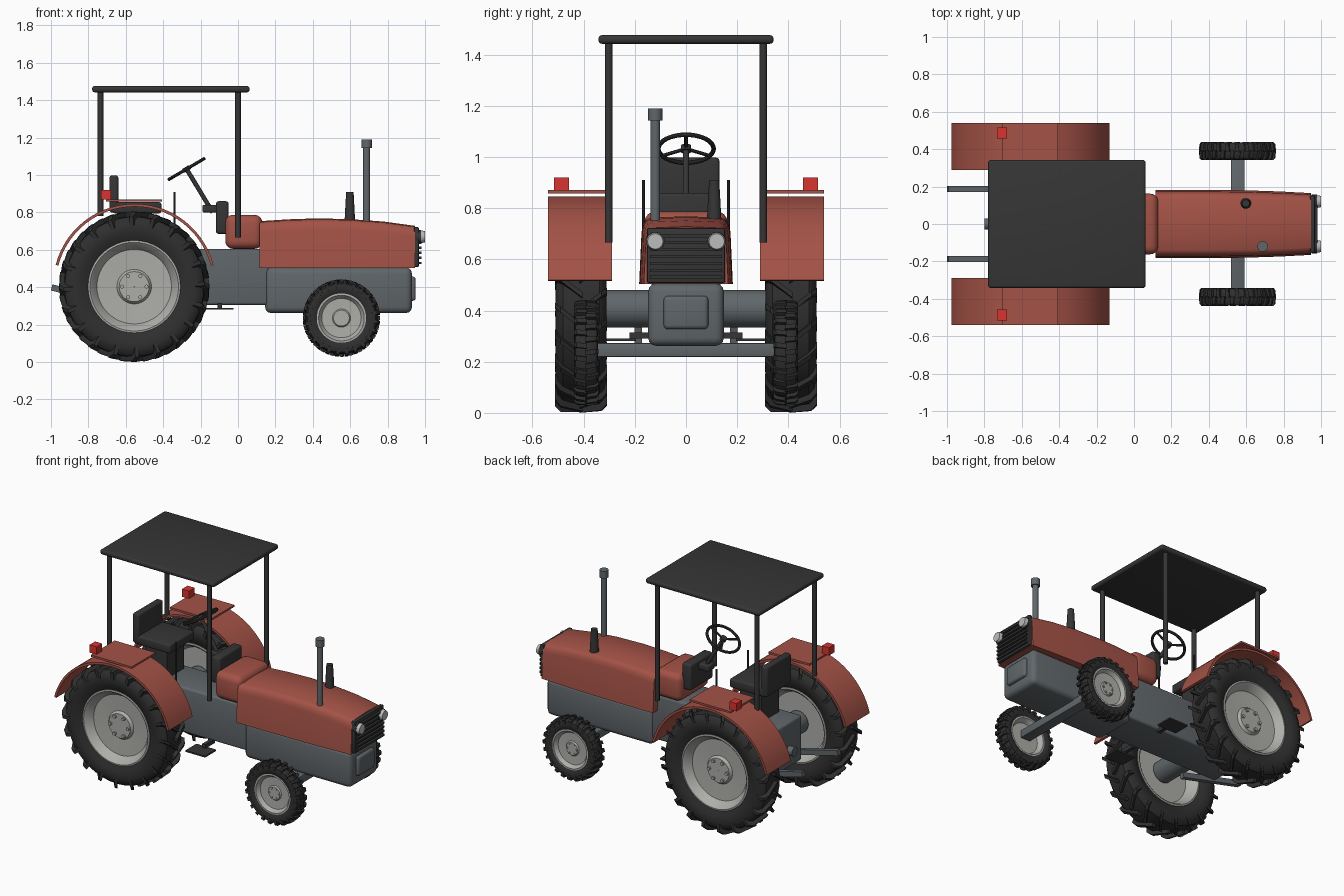
import bpy, bmesh, math
from mathutils import Vector, Matrix

if "Cube" in bpy.data.objects:
    bpy.data.objects.remove(bpy.data.objects["Cube"])


def mat(name, r, g, b):
    m = bpy.data.materials.new(name)
    m.diffuse_color = (r, g, b, 1)
    m.use_nodes = True
    m.node_tree.nodes["Principled BSDF"].inputs["Base Color"].default_value = m.diffuse_color
    return m


RED = mat("faded red paint", 0.37, 0.085, 0.062)
GREY = mat("steel grey", 0.118, 0.134, 0.145)
DARK = mat("charcoal", 0.036, 0.036, 0.036)
TYRE = mat("tyre rubber", 0.028, 0.028, 0.028)
RIM = mat("rim grey", 0.42, 0.42, 0.40)
GLASS = mat("headlight glass", 0.50, 0.51, 0.50)
LAMP = mat("lamp red", 0.68, 0.035, 0.03)


def finish(bm, name, m, angle=35):
    bmesh.ops.recalc_face_normals(bm, faces=bm.faces[:])
    me = bpy.data.meshes.new(name)
    bm.to_mesh(me)
    bm.free()
    me.materials.append(m)
    me.shade_smooth()
    me.set_sharp_from_angle(angle=math.radians(angle))
    ob = bpy.data.objects.new(name, me)
    bpy.context.collection.objects.link(ob)
    return ob


def box(name, m, x, y, z, bevel=0.0, seg=3):
    """Box from (min, max) ranges, optionally with rounded edges."""
    bm = bmesh.new()
    lo, hi = Vector((x[0], y[0], z[0])), Vector((x[1], y[1], z[1]))
    bmesh.ops.create_cube(bm, size=1, matrix=Matrix.Translation((lo + hi) / 2) @ Matrix.Diagonal((*(hi - lo), 1)))
    if bevel:
        bmesh.ops.bevel(bm, geom=bm.edges[:], offset=bevel, segments=seg, profile=0.5, affect='EDGES')
    return finish(bm, name, m)


def add_rod(bm, a, b, r1, r2=None, n=20):
    a, b = Vector(a), Vector(b)
    d = b - a
    rot = d.to_track_quat('Z', 'Y').to_matrix().to_4x4()
    bmesh.ops.create_cone(bm, cap_ends=True, segments=n, radius1=r1, radius2=r1 if r2 is None else r2,
                          depth=d.length, matrix=Matrix.Translation((a + b) / 2) @ rot)


def rod(name, m, a, b, r1, r2=None, n=20):
    bm = bmesh.new()
    add_rod(bm, a, b, r1, r2, n)
    return finish(bm, name, m)


def lathe(name, m, prof, centre, s, n=48):
    """Spin a closed (y, radius) profile about the y axis."""
    bm = bmesh.new()
    rings = []
    for y, r in prof:
        rings.append([bm.verts.new((centre[0] + r * math.cos(2 * math.pi * i / n), centre[1] + s * y,
                                    centre[2] + r * math.sin(2 * math.pi * i / n))) for i in range(n)])
    for k in range(len(rings)):
        p, q = rings[k], rings[(k + 1) % len(rings)]
        for i in range(n):
            j = (i + 1) % n
            bm.faces.new((p[i], p[j], q[j], q[i]))
    return finish(bm, name, m)


def wheel(prefix, cx, cy, cz, R, half, rim, s, lugs, sweep, lug_w, depth):
    c = (cx, s * cy, cz)
    T = R - depth
    # tyre carcass
    lathe(prefix + "_tyre", TYRE, [
        (half * .72, rim), (half * .92, rim + (T - rim) * .3), (half * .97, rim + (T - rim) * .6),
        (half * .88, T - .02 * R / .4), (half * .7, T - .004), (0, T), (-half * .7, T - .004),
        (-half * .88, T - .02 * R / .4), (-half * .97, rim + (T - rim) * .6),
        (-half * .92, rim + (T - rim) * .3), (-half * .72, rim)], c, s)
    # tread lugs: two staggered rows of slanted bars
    bm = bmesh.new()
    for side in (1, -1):
        for i in range(lugs):
            a0 = 2 * math.pi * (i + (0.5 if side < 0 else 0)) / lugs
            rows = []
            for f, ro, ri in ((-.06, R, T - .02), (.78, R - .004, T - .03), (1.0, R - depth * 1.0, T - depth * 2)):
                a = a0 + sweep * f
                ring = []
                for da, r in ((-lug_w, ri), (-lug_w * .8, ro), (lug_w * .8, ro), (lug_w, ri)):
                    ring.append(bm.verts.new((cx + r * math.cos(a + da), c[1] + side * half * f,
                                              cz + r * math.sin(a + da))))
                rows.append(ring)
            for p, q in zip(rows, rows[1:]):
                for k in range(4):
                    bm.faces.new((p[k], p[(k + 1) % 4], q[(k + 1) % 4], q[k]))
            bm.faces.new(rows[0])
            bm.faces.new(rows[-1])
    finish(bm, prefix + "_tread", TYRE, 20)
    # dished rim with hub
    h = half
    lathe(prefix + "_rim", RIM, [
        (h * .78, rim + .004), (h * .8, rim - .006), (h * .7, rim * .93), (h * .3, rim * .82), (h * .25, rim * .38),
        (h * .42, rim * .33), (h * .42, .001), (-h * .1, .001), (-h * .1, rim * .8), (-h * .7, rim * .92),
        (-h * .8, rim - .006), (-h * .78, rim + .004)], c, s)
    # wheel bolts
    bm = bmesh.new()
    for i in range(6):
        a = math.pi / 3 * i
        p = Vector((cx + rim * .27 * math.cos(a), c[1], cz + rim * .27 * math.sin(a)))
        add_rod(bm, p + Vector((0, s * h * .38, 0)), p + Vector((0, s * h * .55, 0)), rim * .045, n=8)
    finish(bm, prefix + "_bolts", RIM)


# everything that comes in left and right pairs
for s, side in ((-1, "right"), (1, "left")):
    wheel(side + "_rear_wheel", -.555, .41, .403, .403, .102, .243, s, 20, .2, .034, .026)
    wheel(side + "_front_wheel", .553, .39, .235, .207, .048, .128, s, 24, .03, .06, .014)

    # curved fender, flat cap and lamp
    bm = bmesh.new()
    rows = []
    for i in range(29):
        a = math.radians(14.5 + 151 * i / 28)
        rows.append([bm.verts.new((-.553 + r * math.cos(a), s * y, .41 + r * math.sin(a)))
                     for r, y in ((.436, .29), (.436, .54), (.421, .54), (.421, .29))])
    for p, q in zip(rows, rows[1:]):
        for k in range(4):
            bm.faces.new((p[k], p[(k + 1) % 4], q[(k + 1) % 4], q[k]))
    bm.faces.new(rows[0])
    bm.faces.new(rows[-1])
    finish(bm, side + "_fender", RED)

    def yr(a, b):
        return sorted((s * a, s * b))
    box(side + "_fender_cap", RED, (-.705, -.405), yr(.29, .54), (.857, .87))
    box(side + "_fender_lamp", LAMP, (-.732, -.68), yr(.457, .515), (.868, .92))
    # canopy posts
    rod(side + "_front_post", DARK, (0, s * .302, .665), (0, s * .302, 1.45), .015)
    rod(side + "_rear_post", DARK, (-.735, s * .302, .78), (-.735, s * .302, 1.45), .015)
    # foot step with bracket
    box(side + "_step", DARK, (-.17, -.025), yr(.195, .31), (.28, .29))
    box(side + "_step_bracket", DARK, (-.11, -.085), yr(.12, .22), (.29, .315))
    # control lever
    rod(side + "_lever", DARK, (-.34, s * .166, .58), (-.34, s * .166, .91), .006, n=10)
    # lower hitch arm
    arm = box(side + "_hitch_arm", GREY, (-.235, .235), yr(.171, .202), (-.017, .017))
    arm.matrix_world = Matrix.Translation((-.768, 0, .343)) @ Matrix.Rotation(.24, 4, 'Y')
    # headlight
    rod(side + "_headlight_case", DARK, (.95, s * .12, .67), (.978, s * .12, .67), .037, n=24)
    rod(side + "_headlight", GLASS, (.972, s * .12, .67), (.999, s * .12, .67), .036, .03, n=24)

# chassis, engine block and axles
box("transmission", GREY, (-.76, .165), (-.135, .135), (.305, .605), .015)
box("engine_block", GREY, (.145, .93), (-.148, .148), (.262, .505), .032)
box("front_weight", GREY, (.91, .95), (-.087, .087), (.327, .457), .016)
rod("power_shaft", GREY, (-.80, 0, .42), (-.74, 0, .42), .03)
rod("rear_axle", GREY, (-.555, -.39, .407), (-.555, .39, .407), .073, n=32)
box("front_axle", GREY, (.518, .592), (-.375, .375), (.218, .273), .006, 2)

# bonnet lofted along its length
bm = bmesh.new()
rows = []
for x, w, top in ((.115, .182, .750), (.27, .183, .760), (.42, .182, .765), (.6, .180, .761), (.78, .174, .748),
                  (.947, .165, .725)):
    half = [(w, .503), (w * .95, top - .055), (w * .92, top - .03), (w * .86, top - .012), (w * .76, top - .002)]
    sec = half + [(0, top + .003)] + [(-y, z) for y, z in reversed(half)]
    rows.append([bm.verts.new((x, y, z)) for y, z in sec])
for p, q in zip(rows, rows[1:]):
    for k in range(len(p)):
        j = (k + 1) % len(p)
        bm.faces.new((p[k], p[j], q[j], q[k]))
bm.faces.new(rows[0])
bm.faces.new(rows[-1])
finish(bm, "bonnet", RED)
box("cowl", RED, (-.068, .13), (-.162, .162), (.605, .787), .042, 4)

# grille with slats
box("grille", DARK, (.94, .968), (-.153, .153), (.508, .722), .008, 2)
for i in range(7):
    z = .53 + i * .027
    box(f"grille_slat_{i + 1}", DARK, (.96, .982), (-.14, .14), (z - .006, z + .006))

# exhaust and air intake
rod("exhaust_pipe", GREY, (.688, -.12, .72), (.688, -.12, 1.16), .019)
rod("exhaust_cap", GREY, (.688, -.12, 1.143), (.688, -.12, 1.19), .028)
rod("air_intake", DARK, (.598, .11, .74), (.598, .11, .908), .029, .02)

# dashboard, column and steering wheel
box("dashboard", DARK, (-.118, -.05), (-.12, .12), (.685, .86), .015)
box("column_mount", DARK, (-.19, -.11), (-.035, .035), (.80, .84), .008)
hub = Vector((-.275, 0, 1.032))
tilt = Matrix.Translation(hub) @ Matrix.Rotation(-math.radians(30.5), 4, 'Y')
rod("steering_column", DARK, hub, (-.135, 0, .80), .012)
bm = bmesh.new()
N, K = 40, 10
rings = [[bm.verts.new(((.108 + .009 * math.cos(2 * math.pi * k / K)) * math.cos(2 * math.pi * i / N),
                        (.108 + .009 * math.cos(2 * math.pi * k / K)) * math.sin(2 * math.pi * i / N),
                        .009 * math.sin(2 * math.pi * k / K))) for k in range(K)] for i in range(N)]
for i in range(N):
    p, q = rings[i], rings[(i + 1) % N]
    for k in range(K):
        bm.faces.new((p[k], p[(k + 1) % K], q[(k + 1) % K], q[k]))
for i in range(3):
    a = 2 * math.pi * i / 3
    add_rod(bm, (0, 0, 0), (.108 * math.cos(a), .108 * math.sin(a), 0), .007, n=8)
add_rod(bm, (0, 0, -.012), (0, 0, .012), .02)
bm.transform(tilt)
finish(bm, "steering_wheel", DARK)

# seat
box("seat_pedestal", DARK, (-.62, -.46), (-.09, .09), (.59, .81))
box("seat_cushion", DARK, (-.67, -.41), (-.13, .13), (.795, .855), .012)
box("seat_back", DARK, (-.687, -.64), (-.13, .13), (.80, .997), .012)

# canopy roof
box("canopy_roof", DARK, (-.78, .062), (-.342, .342), (1.442, 1.476), .014)
